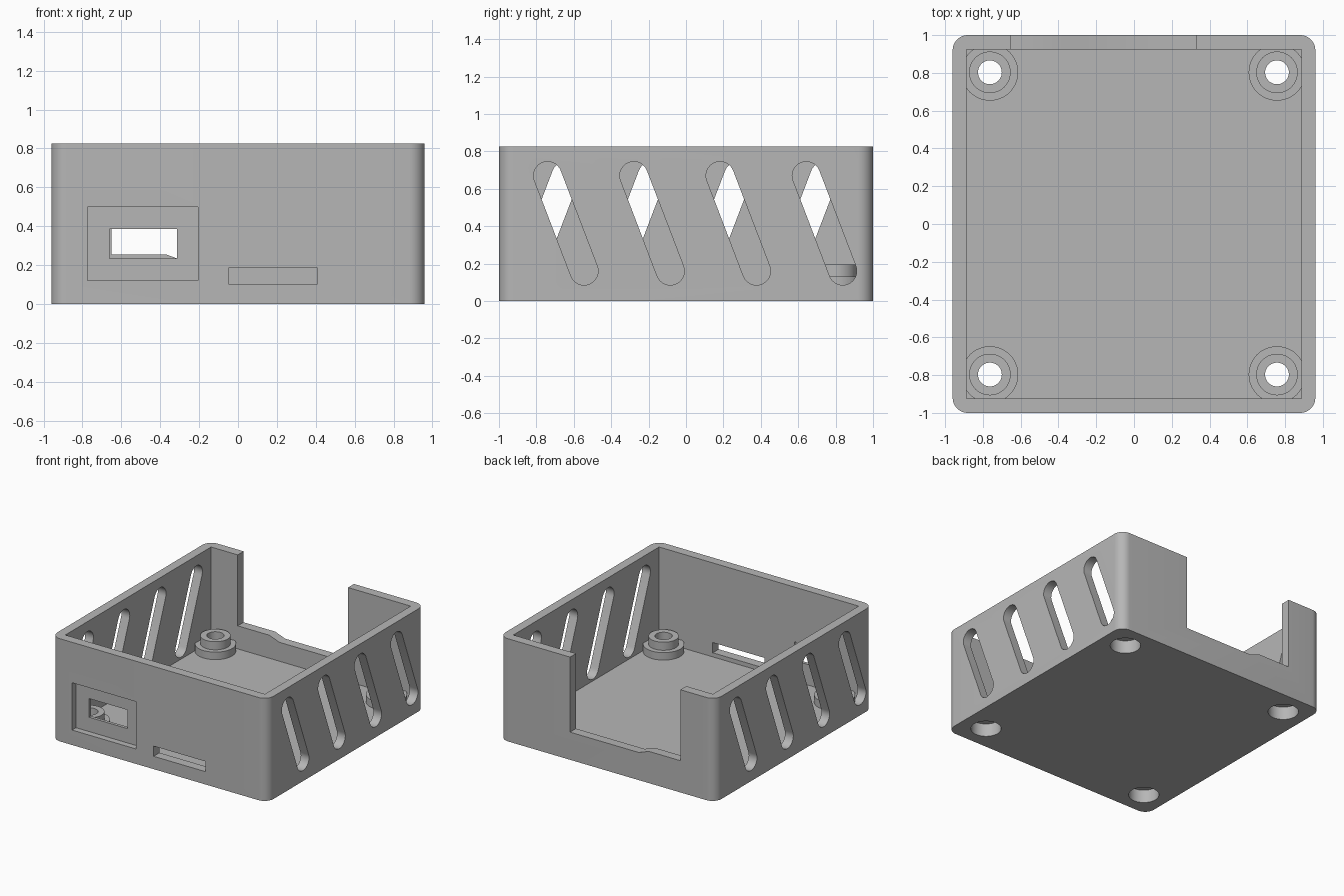
import bpy, bmesh
from math import pi, cos, sin, atan2
from mathutils import Vector

if "Cube" in bpy.data.objects:
    bpy.data.objects.remove(bpy.data.objects["Cube"], do_unlink=True)

HX, HY, H = 0.96, 1.0, 0.825      # half width, half depth, height
IX, IY, FLOOR = 0.887, 0.925, 0.07

grey = bpy.data.materials.new("plain grey")
grey.use_nodes = True
grey.diffuse_color = (0.47, 0.47, 0.47, 1)
grey.node_tree.nodes["Principled BSDF"].inputs["Base Color"].default_value = grey.diffuse_color


def arc(u, v, r, start, end, steps):
    return [(u + r * cos(start + (end - start) * i / steps),
             v + r * sin(start + (end - start) * i / steps)) for i in range(steps + 1)]


def rect(u0, u1, v0, v1):
    return [(u0, v0), (u1, v0), (u1, v1), (u0, v1)]


def circle(u, v, r):
    return arc(u, v, r, 0, 2 * pi, 48)[:-1]


def pill(p, q, r):
    a = atan2(q[1] - p[1], q[0] - p[0])
    return arc(*q, r, a - pi / 2, a + pi / 2, 16) + arc(*p, r, a + pi / 2, a + 3 * pi / 2, 16)


def prism(name, outline, axis, low, high):
    """Extrude a closed outline along an axis."""
    place = {"X": lambda u, v: (low, u, v),
             "Y": lambda u, v: (u, low, v),
             "Z": lambda u, v: (u, v, low)}[axis]
    bm = bmesh.new()
    face = bm.faces.new([bm.verts.new(place(u, v)) for u, v in outline])
    out = bmesh.ops.extrude_face_region(bm, geom=[face])
    shift = Vector([(high - low) * (axis == a) for a in "XYZ"])
    bmesh.ops.translate(bm, vec=shift, verts=[g for g in out["geom"] if isinstance(g, bmesh.types.BMVert)])
    bmesh.ops.recalc_face_normals(bm, faces=bm.faces)
    mesh = bpy.data.meshes.new(name)
    bm.to_mesh(mesh)
    bm.free()
    mesh.materials.append(grey)
    obj = bpy.data.objects.new(name, mesh)
    bpy.context.collection.objects.link(obj)
    return obj


def combine(target, tool, operation):
    """Apply a boolean and discard the tool."""
    tool.hide_render = True
    mod = target.modifiers.new("boolean", "BOOLEAN")
    mod.operation, mod.solver, mod.object = operation, "EXACT", tool
    bpy.context.view_layer.objects.active = target
    bpy.ops.object.modifier_apply(modifier=mod.name)
    bpy.data.objects.remove(tool, do_unlink=True)


# Shell with rounded vertical corners, hollowed from above
R = 0.08
outline = []
for i, (sx, sy) in enumerate([(1, 1), (-1, 1), (-1, -1), (1, -1)]):
    outline += arc(sx * (HX - R), sy * (HY - R), R, i * pi / 2, (i + 1) * pi / 2, 10)
case = prism("open_case", outline, "Z", 0, H)


def cut(*args):
    combine(case, prism("cutter", *args), "DIFFERENCE")


cut(rect(-IX, IX, -IY, IY), "Z", FLOOR, H + 0.2)

# Slanted vents, leaning opposite ways on the two side walls
for side in (1, -1):
    for i in range(4):
        y = -0.74 + 0.461 * i
        slot = pill((side * y, 0.67), (side * (y + 0.195), 0.16), 0.075)
        cut(slot, "X", *sorted((side * 0.8, side * 1.1)))

# Open back with a small step in its sill
cut([(-0.65, 0.255), (-0.37, 0.255), (-0.28, 0.222), (0.33, 0.222),
     (0.33, 1), (-0.65, 1)], "Y", 0.87, 1.1)

# Front recess with its port, and the low card slot
cut(rect(-0.775, -0.205, 0.12, 0.5), "Y", -1.1, -HY + 0.05)
cut(rect(-0.66, -0.315, 0.235, 0.385), "Y", -1.1, -0.9)
cut(rect(-0.05, 0.41, 0.103, 0.185), "Y", -1.1, -0.9)

# Stepped screw standoffs, bored through and countersunk from below
for x in (-0.763, 0.757):
    for y in (-0.797, 0.803):
        combine(case, prism("standoff_base", circle(x, y, 0.15), "Z", 0.03, 0.13), "UNION")
        combine(case, prism("standoff_collar", circle(x, y, 0.11), "Z", 0.12, 0.195), "UNION")
        cut(circle(x, y, 0.063), "Z", -0.1, 0.3)
        cut(circle(x, y, 0.112), "Z", -0.1, 0.105)

# Smooth the curves, keep edges crisp
bpy.ops.object.select_all(action="DESELECT")
case.select_set(True)
bpy.context.view_layer.objects.active = case
bpy.ops.object.shade_smooth_by_angle()
